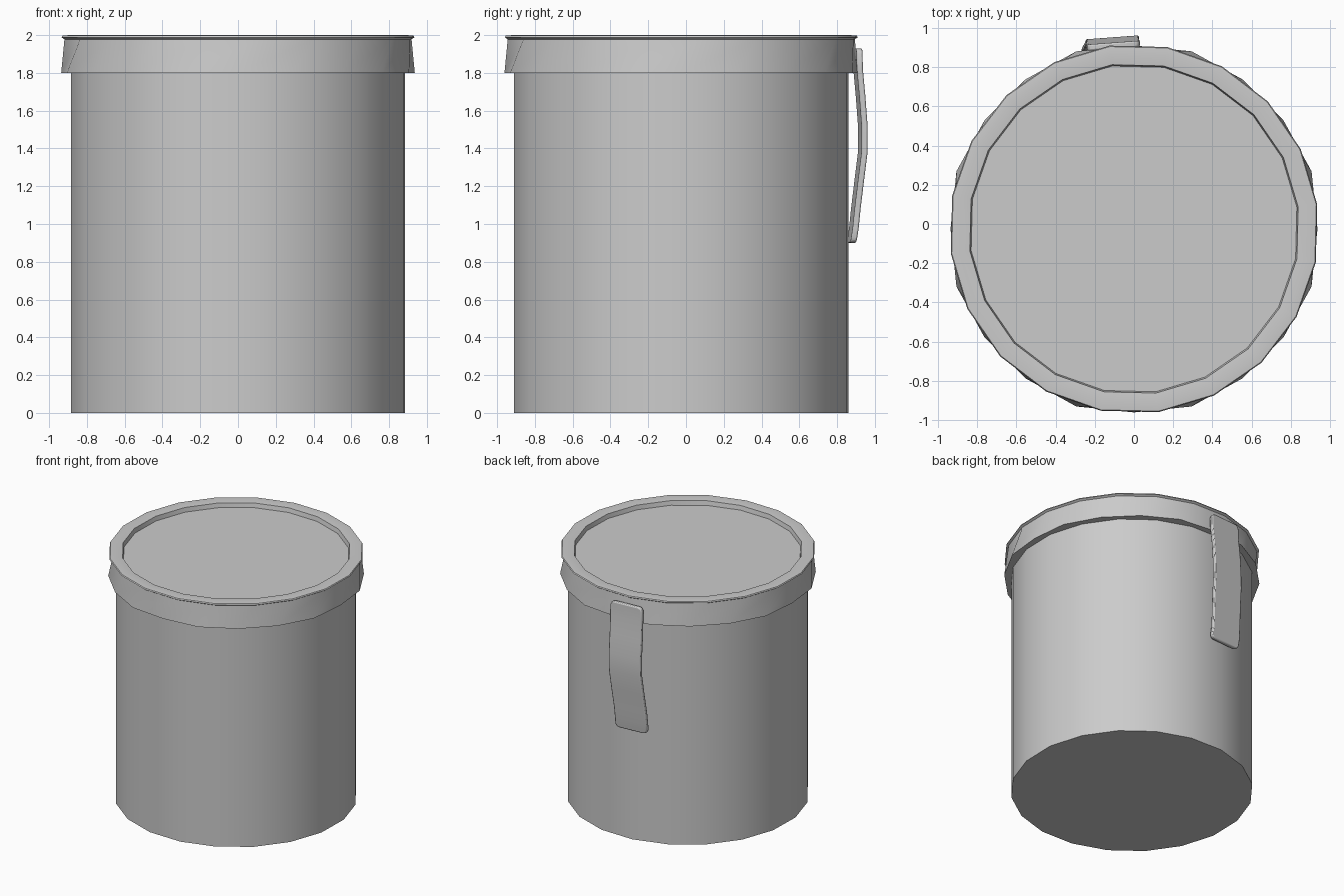
import bpy, bmesh, math

if "Cube" in bpy.data.objects:
    bpy.data.objects.remove(bpy.data.objects["Cube"])

SIDES = 20
CY = -0.025
TURN = math.radians(7.6)


def finish(name, bm, angle):
    bmesh.ops.recalc_face_normals(bm, faces=bm.faces)
    mesh = bpy.data.meshes.new(name)
    bm.to_mesh(mesh)
    bm.free()
    obj = bpy.data.objects.new(name, mesh)
    bpy.context.collection.objects.link(obj)
    bpy.ops.object.select_all(action='DESELECT')
    obj.select_set(True)
    bpy.context.view_layer.objects.active = obj
    bpy.ops.object.shade_smooth_by_angle(angle=math.radians(angle))
    return obj


def skin(bm, rings):
    for a, b in zip(rings, rings[1:]):
        n = len(a)
        for i in range(n):
            j = (i + 1) % n
            bm.faces.new((a[i], a[j], b[j], b[i]))


def ring(bm, r, z, turn=TURN, wobble=0.0):
    verts = []
    for i in range(SIDES):
        a = math.tau * i / SIDES + turn
        rr = r - wobble * math.cos(8 * a)
        verts.append(bm.verts.new((rr * math.cos(a), CY + rr * math.sin(a), z)))
    return verts


# Container body
bm = bmesh.new()
rings = [ring(bm, 0.893, 0), ring(bm, 0.893, 1.82)]
skin(bm, rings)
bm.faces.new(rings[0])
finish("container_body", bm, 30)

# Lid with flared skirt, thin lip and recessed top
bm = bmesh.new()
rings = [ring(bm, 0.88, 1.8),
         ring(bm, 0.945, 1.8, 0, 0.009),
         ring(bm, 0.927, 1.978)]
rings += [ring(bm, r, z) for r, z in
          ((0.943, 1.988), (0.938, 1.997), (0.90, 2.0), (0.845, 1.995), (0.838, 1.96))]
skin(bm, rings)
bm.faces.new(rings[-1])
finish("lid", bm, 30)

# Curved strap on the back: (z, outer y, centre x)
path = [(1.93, 0.925, -0.105), (1.82, 0.927, -0.105), (1.68, 0.94, -0.11),
        (1.52, 0.952, -0.11), (1.38, 0.952, -0.112), (1.22, 0.932, -0.12),
        (1.08, 0.915, -0.13), (0.98, 0.905, -0.133), (0.90, 0.893, -0.13)]
bm = bmesh.new()
rings = []
for z, y, x in path:
    section = ((-0.135, -0.01), (0.135, 0.01), (0.135, -0.022), (-0.135, -0.042))
    rings.append([bm.verts.new((x + dx, y + dy, z)) for dx, dy in section])
skin(bm, rings)
bm.faces.new(rings[0])
bm.faces.new(rings[-1])
corners = [e for e in bm.edges if e.verts[0].co.z == e.verts[1].co.z
           and (e.verts[0].co.z > 1.92 or e.verts[0].co.z < 0.91)
           and abs(e.verts[0].co.x - e.verts[1].co.x) < 0.01]
bmesh.ops.bevel(bm, geom=corners, offset=0.03, segments=2, affect='EDGES', profile=0.5)
strap = finish("back_strap", bm, 40)
bevel = strap.modifiers.new("soft_edges", 'BEVEL')
bevel.width = 0.008
bevel.segments = 2
